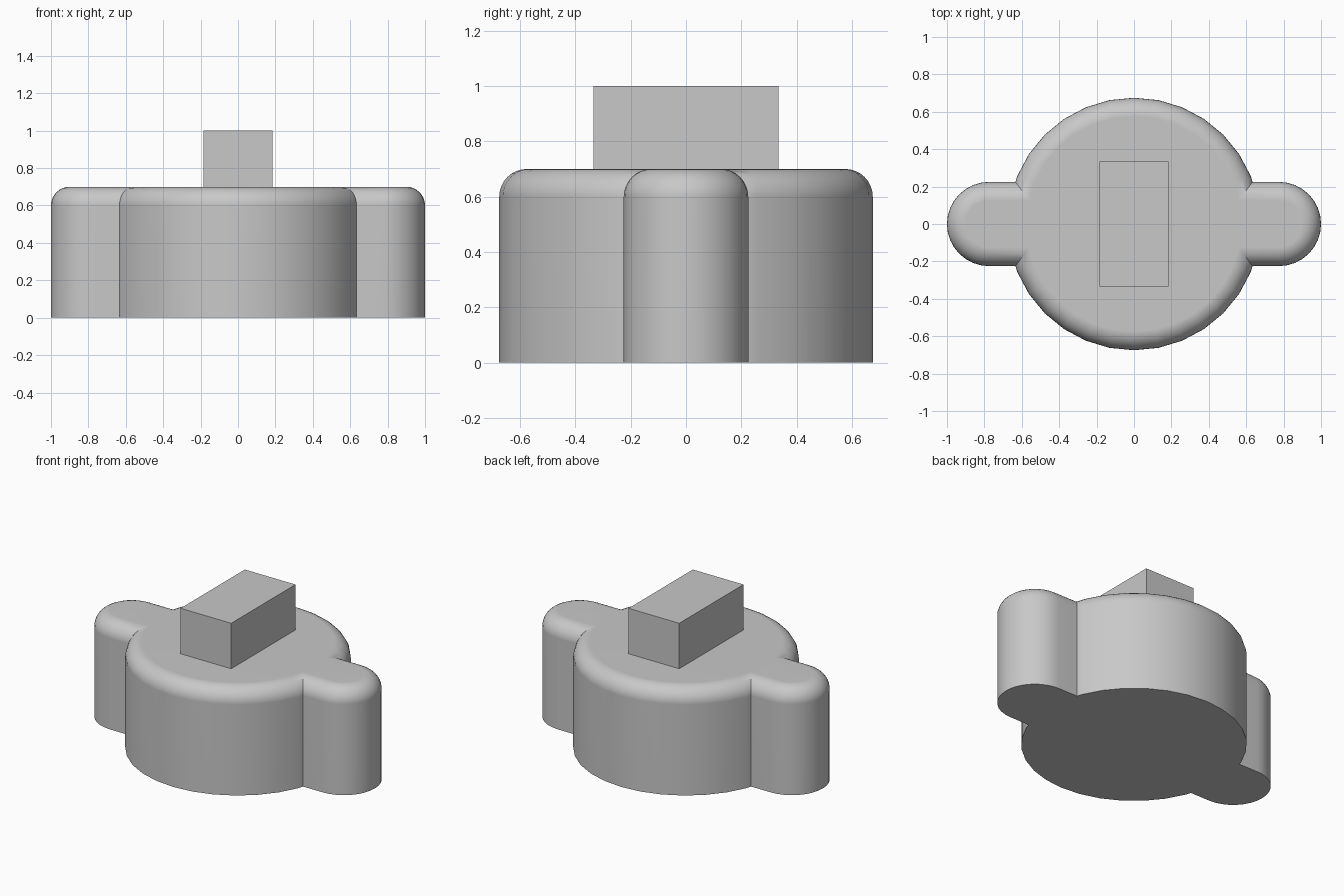
import bpy
import bmesh
import math

cube = bpy.data.objects.get("Cube")
if cube:
    bpy.data.objects.remove(cube, do_unlink=True)

HEIGHT = 0.7
ROUNDING = 0.1
STEPS = 8

grey = bpy.data.materials.new("plain grey")
grey.use_nodes = True
colour = (0.58, 0.58, 0.58, 1)
grey.diffuse_color = colour
grey.node_tree.nodes["Principled BSDF"].inputs["Base Color"].default_value = colour


def add_object(name, bm):
    bmesh.ops.recalc_face_normals(bm, faces=bm.faces)
    mesh = bpy.data.meshes.new(name)
    bm.to_mesh(mesh)
    bm.free()
    mesh.materials.append(grey)
    obj = bpy.data.objects.new(name, mesh)
    bpy.context.collection.objects.link(obj)
    return obj


def outline(half_length, radius, segments):
    """Circle, or two half circles joined by straight sides."""
    half = segments // 2
    points = []
    for side in (1, -1):
        for i in range(half + (half_length > 0)):
            a = -math.pi / 2 + math.pi * i / half
            points.append((side * (half_length + radius * math.cos(a)),
                           side * radius * math.sin(a)))
    return points


def rounded_prism(name, half_length, radius, segments):
    """Upright prism with a rounded top rim."""
    bm = bmesh.new()
    levels = [(0, 0)]
    for i in range(STEPS + 1):
        a = math.pi / 2 * i / STEPS
        levels.append((ROUNDING * (1 - math.cos(a)),
                       HEIGHT - ROUNDING * (1 - math.sin(a))))
    rings = [[bm.verts.new((x, y, z)) for x, y in
              outline(half_length, radius - inset, segments)]
             for inset, z in levels]
    for low, high in zip(rings, rings[1:]):
        for i in range(len(low)):
            j = (i + 1) % len(low)
            bm.faces.new((low[i], low[j], high[j], high[i]))
    bm.faces.new(rings[0])
    bm.faces.new(rings[-1])
    return add_object(name, bm)


# Round body merged with the bar that forms both side lugs
body = rounded_prism("body", 0, 0.675, 32)
lugs = rounded_prism("side_lugs", 0.775, 0.225, 32)
union = body.modifiers.new("union", "BOOLEAN")
union.operation = "UNION"
union.solver = "EXACT"
union.object = lugs
bpy.ops.object.select_all(action="DESELECT")
bpy.context.view_layer.objects.active = body
body.select_set(True)
bpy.ops.object.modifier_apply(modifier=union.name)
bpy.data.objects.remove(lugs, do_unlink=True)
bpy.ops.object.shade_smooth_by_angle(angle=math.radians(30))
normals = body.modifiers.new("even_shading", "WEIGHTED_NORMAL")
normals.keep_sharp = True

# Rectangular block on top
bm = bmesh.new()
bmesh.ops.create_cube(bm, size=1)
bmesh.ops.scale(bm, vec=(0.37, 0.67, 0.31), verts=bm.verts)
bmesh.ops.translate(bm, vec=(0, 0, 0.845), verts=bm.verts)
add_object("top_block", bm)
